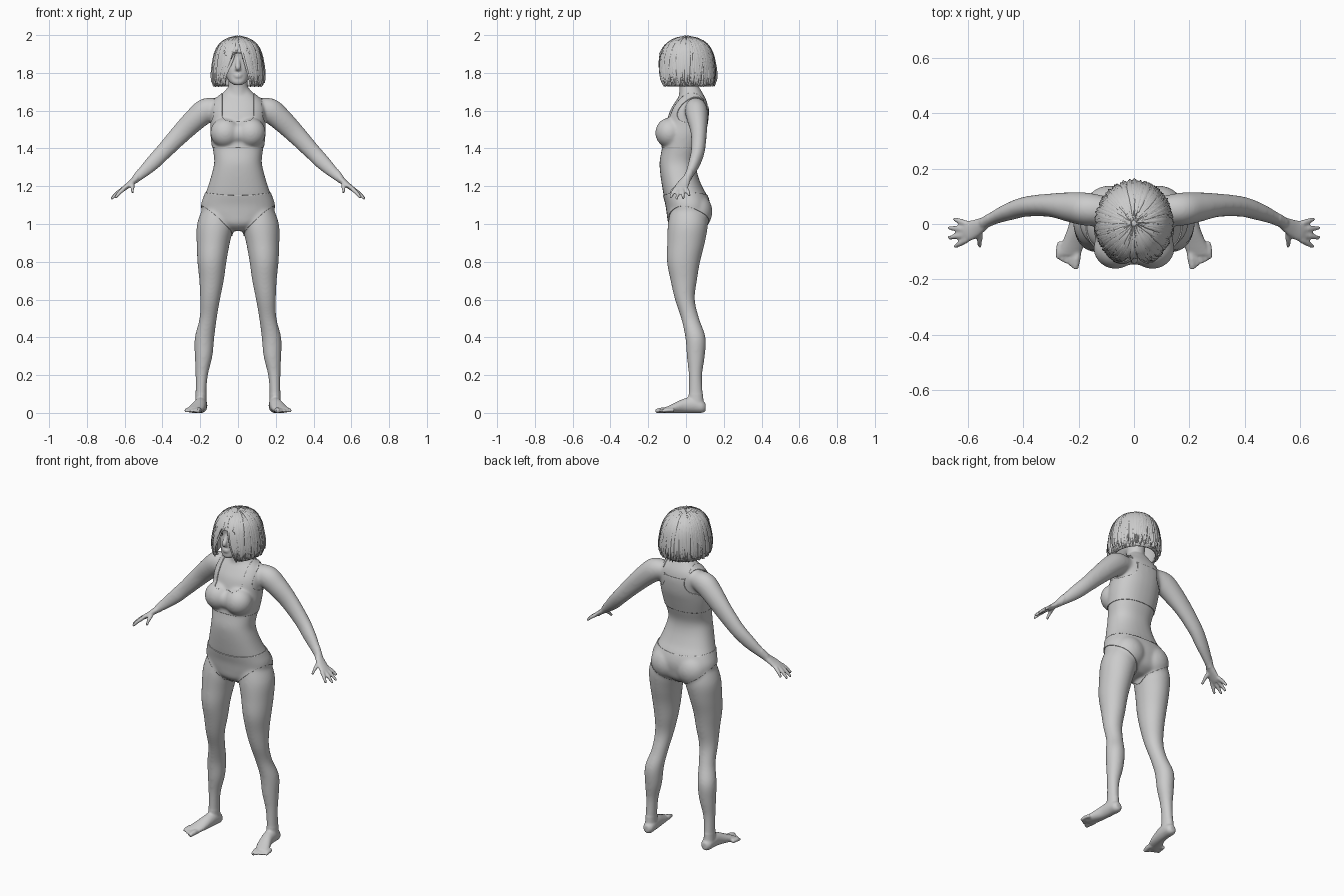
import bpy, bmesh, math, random
from mathutils import Vector, Matrix

if "Cube" in bpy.data.objects:
    bpy.data.objects.remove(bpy.data.objects["Cube"])

random.seed(4)
X, Y, Z = Vector((1, 0, 0)), Vector((0, 1, 0)), Vector((0, 0, 1))


def sample(pts, t):
    """Catmull-Rom through tuples, t in 0..1."""
    f = min(max(t, 0), 1) * (len(pts) - 1)
    i = min(int(f), len(pts) - 2)
    f -= i
    a, b, c, d = (pts[min(max(i + k, 0), len(pts) - 1)] for k in (-1, 0, 1, 2))
    return [q + .5 * f * (r - p + f * (2 * p - 5 * q + 4 * r - s + f * (3 * (q - r) + s - p)))
            for p, q, r, s in zip(a, b, c, d)]


def loft(bm, pts, axes=None, side=1, n=28, power=2.0):
    """Closed tube through (x, y, z, r1, r2); axes fix the ring plane, else it follows the path."""
    steps = (len(pts) - 1) * 4
    path = [sample(pts, i / steps) for i in range(steps + 1)]
    rings = []
    for i, p in enumerate(path):
        c = Vector(p[:3])
        if axes:
            u, v = axes
        else:
            d = (Vector(path[min(i + 1, steps)][:3]) - Vector(path[max(i - 1, 0)][:3])).normalized()
            u = d.cross(X if abs(d.y) > .7 else Y).normalized()
            v = u.cross(d)
        ring = []
        for k in range(n):
            a = 2 * math.pi * k / n
            ca, sa = math.cos(a), math.sin(a)
            e = 2 / power
            co = c + u * p[3] * math.copysign(abs(ca) ** e, ca) + v * p[4] * math.copysign(abs(sa) ** e, sa)
            ring.append(bm.verts.new((co.x * side, co.y, co.z)))
        rings.append(ring)
    for r, s in zip(rings, rings[1:]):
        for k in range(n):
            bm.faces.new((r[k], r[(k + 1) % n], s[(k + 1) % n], s[k]))
    bm.faces.new(rings[0])
    bm.faces.new(rings[-1])


def ball(bm, c, r):
    m = Matrix.Translation(c) @ Matrix.Diagonal((*r, 1))
    bmesh.ops.create_uvsphere(bm, u_segments=28, v_segments=18, radius=1, matrix=m)


def finish(bm, name):
    bmesh.ops.recalc_face_normals(bm, faces=bm.faces)
    me = bpy.data.meshes.new(name)
    bm.to_mesh(me)
    bm.free()
    me.polygons.foreach_set("use_smooth", [True] * len(me.polygons))
    ob = bpy.data.objects.new(name, me)
    bpy.context.collection.objects.link(ob)
    return ob


def depth(rows):
    """(z, half width, front y, back y) to loft points."""
    return [(0, (f + b) / 2, z, w, (b - f) / 2) for z, w, f, b in rows]


# ---- body: overlapping forms fused by a voxel remesh
bm = bmesh.new()
loft(bm, depth([(.967, .05, -.05, .06), (1.0, .13, -.088, .105), (1.05, .185, -.098, .12),
                (1.1, .193, -.105, .125), (1.15, .177, -.118, .112), (1.2, .159, -.127, .085),
                (1.27, .138, -.137, .06), (1.33, .126, -.14, .055), (1.4, .134, -.128, .075),
                (1.47, .142, -.12, .096), (1.53, .142, -.106, .112), (1.6, .145, -.085, .118),
                (1.65, .128, -.055, .11), (1.69, .085, -.03, .09), (1.725, .053, -.03, .07)]),
     (X, Y), power=2.3)
# neck and head
loft(bm, depth([(1.66, .06, -.04, .075), (1.72, .051, -.036, .064), (1.82, .05, -.04, .07)]), (X, Y))
loft(bm, depth([(1.736, .02, -.113, -.07), (1.75, .042, -.122, -.03), (1.78, .063, -.12, .03),
                (1.82, .079, -.12, .08), (1.87, .09, -.114, .105), (1.91, .097, -.118, .112),
                (1.945, .088, -.1, .1), (1.968, .06, -.065, .07), (1.98, .02, -.02, .03)]),
     (X, Y), power=2.2)
# nose and lips
loft(bm, [(0, -.108, 1.885, .008, .008), (0, -.12, 1.855, .011, .009), (0, -.132, 1.83, .014, .014),
          (0, -.118, 1.817, .01, .016)])
ball(bm, (0, -.118, 1.79), (.022, .011, .006))
ball(bm, (0, -.118, 1.779), (.019, .011, .007))
ball(bm, (0, -.098, 1.477), (.055, .047, .05))
for s in (1, -1):
    ball(bm, (.067 * s, -.088, 1.483), (.076, .071, .076))
    ball(bm, (.085 * s, .062, 1.065), (.09, .074, .09))
    # leg and foot
    loft(bm, [(.11, .012, 1.09, .075, .09), (.119, .01, 1.0, .098, .106), (.131, 0, .9, .088, .1),
              (.138, -.013, .8, .077, .088), (.14, -.012, .7, .065, .07), (.148, -.006, .6, .053, .053),
              (.158, .022, .5, .046, .048), (.177, .05, .4, .052, .054), (.182, .052, .3, .047, .048),
              (.192, .05, .2, .033, .036), (.196, .052, .1, .029, .038), (.197, .052, .03, .032, .045)],
         (X, Y), s)
    loft(bm, [(.195, .104, .03, .016, .02), (.195, .085, .033, .031, .033), (.197, .04, .042, .034, .042),
              (.203, -.01, .038, .035, .038), (.22, -.07, .024, .042, .024), (.236, -.112, .014, .042, .014)],
         (X, Z), s)
    for i in range(5):
        r = .015 if i == 0 else .0105
        loft(bm, [(.205 + .0155 * i, -.095 + .008 * i, .014, r, r),
                  (.209 + .016 * i, -.13 + .008 * i, .014, r, r),
                  (.212 + .016 * i, -.162 + .009 * i, .009, r * .7, r * .7)], None, s, 14)
    # arm and palm
    loft(bm, [(.10, .05, 1.615, .05, .05), (.165, .053, 1.602, .066, .06), (.22, .06, 1.56, .062, .056),
              (.30, .068, 1.482, .054, .043), (.39, .063, 1.387, .045, .037), (.45, .045, 1.325, .041, .032),
              (.50, .025, 1.277, .032, .025), (.545, .002, 1.235, .022, .021)], None, s)
    loft(bm, [(.535, .006, 1.243, .02, .021), (.575, -.016, 1.21, .015, .033),
              (.605, -.028, 1.187, .013, .037), (.618, -.031, 1.177, .01, .034)], None, s)
    # fingers, little finger first, then thumb
    for a, b in (((.605, .001, 1.187), (.652, .018, 1.148)), ((.61, -.019, 1.185), (.672, -.014, 1.133)),
                 ((.61, -.039, 1.183), (.672, -.05, 1.131)), ((.605, -.057, 1.185), (.65, -.083, 1.138)),
                 ((.56, -.03, 1.212), (.558, -.083, 1.165))):
        m = [(p + q) / 2 for p, q in zip(a, b)]
        loft(bm, [(*a, .0115, .0115), (m[0], m[1], m[2] + .004, .0105, .0105), (*b, .007, .007)],
             None, s, 14)
rough = finish(bm, "rough_body")
mod = rough.modifiers.new("fuse", 'REMESH')
mod.mode, mod.voxel_size = 'VOXEL', .0056
bpy.context.view_layer.update()
fused = bpy.data.meshes.new_from_object(rough.evaluated_get(bpy.context.evaluated_depsgraph_get()))
bpy.data.objects.remove(rough)
bm = bmesh.new()
bm.from_mesh(fused)


def relax(verts, times):
    for _ in range(times):
        bmesh.ops.smooth_vert(bm, verts=verts, factor=.5, use_axis_x=True, use_axis_y=True, use_axis_z=True)


relax(list(bm.verts), 2)
relax([v for v in bm.verts if abs(v.co.x) < .53 and .1 < v.co.z < 1.73], 16)
for v in bm.verts:
    v.co.z = max(v.co.z, 0)
body = finish(bm, "body")


# ---- underwear: trimmed, slightly raised copies of the skin
def garment(name, f, lift):
    g = bmesh.new()
    g.from_mesh(body.data)
    val = {v: f(abs(v.co.x), v.co.y, v.co.z) for v in g.verts}
    cut = []
    for e in list(g.edges):
        a, b = e.verts
        if val[a] * val[b] < 0:
            cut.append(bmesh.utils.edge_split(e, a, val[a] / (val[a] - val[b]))[1])
    bmesh.ops.connect_verts(g, verts=cut)
    bmesh.ops.delete(g, geom=[v for v in val if val[v] < 0], context='VERTS')
    g.normal_update()
    for v in g.verts:
        v.co += v.normal * lift
    ob = finish(g, name)
    sol = ob.modifiers.new("thickness", 'SOLIDIFY')
    sol.thickness, sol.offset = lift * 1.3, -1


def briefs(x, y, z):
    leg = .965 + max(x - .035, 0) * (.82 - 1.5 * y)
    return min(1.152 + .5 * x * x - z, z - leg if x > .035 else z - .93, .25 - x)


def top(x, y, z):
    w = min(max((y - .02) / .08, 0), 1)
    low, zc = (1.54, 1.6) if y < .03 else (1.62, 1.67)
    neck = (x / .083) ** 4 + (min(z - zc, 0) / (zc - low)) ** 4 - 1
    dz = (z - 1.6) * (w if z > 1.6 else 1)
    arm = ((min(x, .2) - .2) / (.075 + .06 * w)) ** 2 + (dz / .098) ** 2 - 1
    return min(z - 1.405, neck * .05, arm * .05, .17 - x)


garment("briefs", briefs, .004)
garment("crop_top", top, .004)

# ---- eyes, lashes and brows
dark = bpy.data.materials.new("dark")
dark.diffuse_color = (.02, .02, .02, 1)
dark.use_nodes = True
dark.node_tree.nodes["Principled BSDF"].inputs["Base Color"].default_value = dark.diffuse_color
eyes, lashes = bmesh.new(), bmesh.new()
for s in (1, -1):
    ball(eyes, (.037 * s, -.092, 1.868), (.02, .02, .014))
    ball(lashes, (.038 * s, -.107, 1.877), (.023, .007, .006))
    ball(lashes, (.04 * s, -.106, 1.899), (.022, .005, .003))
finish(eyes, "eyes")
finish(lashes, "lashes_and_brows").data.materials.append(dark)

# ---- bobbed hair: cap plus loose locks over it
PROFILE = [(0, 1.992), (.42, 1.98), (.73, 1.951), (.91, 1.905), (.99, 1.85), (1.02, 1.8), (.98, 1.755), (.9, 1.725)]


def scalp(th, t, lift):
    s, z = sample(PROFILE, t)
    k = s * (1 + lift / .14)
    return (math.sin(th) * .133 * k, .003 - math.cos(th) * .148 * k, z + lift * max(0, 1 - s))


cap = bmesh.new()
rows = []
for i in range(72):
    th = -math.pi + 2 * math.pi * i / 72
    f = min(max((abs(th) - .42) / .22, 0), 1)
    end = .42 + .55 * f * f * (3 - 2 * f)
    rows.append([cap.verts.new(scalp(th, .01 + (end - .01) * j / 16, -.004)) for j in range(17)])
for i in range(72):
    a, b = rows[i], rows[(i + 1) % 72]
    for j in range(16):
        cap.faces.new((a[j], a[j + 1], b[j + 1], b[j]))
cap.faces.new([r[0] for r in rows])
sol = finish(cap, "hair_cap").modifiers.new("thickness", 'SOLIDIFY')
sol.thickness, sol.offset = .01, -1

locks = bmesh.new()
for i in range(230):
    th0 = -math.pi + 2 * math.pi * (i + random.random()) / 230
    th1 = th0 + random.uniform(-.14, .14)
    t0, t1 = random.choice((.03, .1, .2, .4)), random.uniform(.82, 1)
    if abs(th0) < .62:
        th1 = math.copysign(random.uniform(.56, .8), th0)
        if random.random() < .3:
            th1, t1 = th0 * 1.2, random.uniform(.4, .47)
    base, flick, width = random.uniform(0, .004), random.uniform(-.003, .01), random.uniform(.014, .026)
    prev = None
    for j in range(10):
        q = j / 9
        t = t0 + (t1 - t0) * q
        half = width * (.25 + .75 * min(1, q * 4)) * (1 - q ** 4 * .92) / .28 / max(sample(PROFILE, t)[0], .3)
        th = th0 + (th1 - th0) * q
        lift = base + flick * q ** 3
        row = [locks.verts.new(scalp(th + half * k, t, lift + (.004 if k == 0 else -.003))) for k in (-1, 0, 1)]
        if prev:
            for k in (0, 1):
                locks.faces.new((prev[k], row[k], row[k + 1], prev[k + 1]))
        prev = row
finish(locks, "hair_locks")
